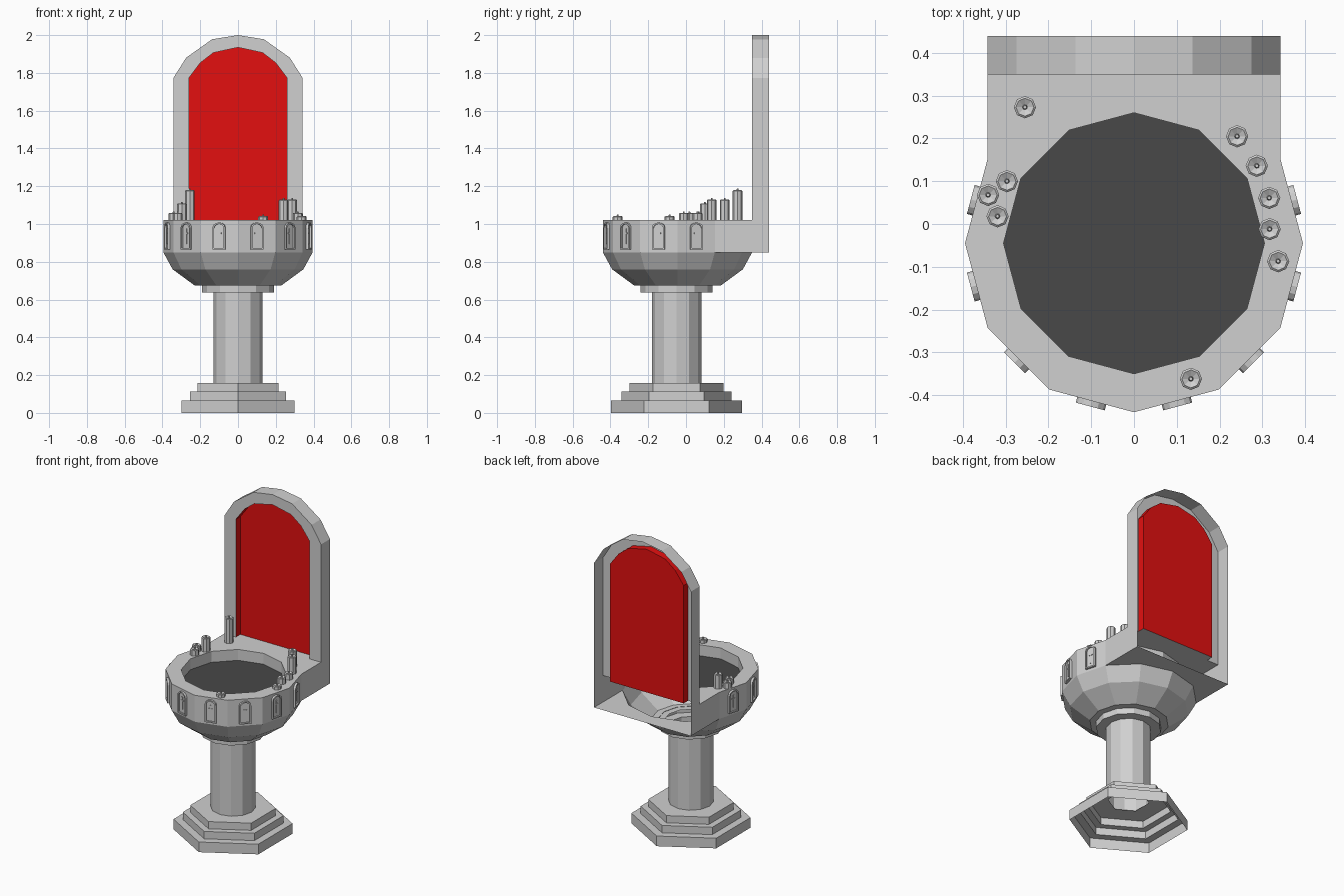
import bpy, bmesh, math
from mathutils import Vector

if "Cube" in bpy.data.objects:
    bpy.data.objects.remove(bpy.data.objects["Cube"])


def material(name, rgb):
    m = bpy.data.materials.new(name)
    m.diffuse_color = (*rgb, 1)
    m.use_nodes = True
    m.node_tree.nodes["Principled BSDF"].inputs["Base Color"].default_value = m.diffuse_color
    return m


STONE = material("grey stone", (0.63, 0.63, 0.63))
RED = material("red panel", (0.77, 0.005, 0.005))
DARK = material("dark water", (0.065, 0.065, 0.065))


def finish(name, bm, mat):
    bmesh.ops.remove_doubles(bm, verts=bm.verts, dist=0.0002)
    bmesh.ops.recalc_face_normals(bm, faces=bm.faces)
    me = bpy.data.meshes.new(name)
    bm.to_mesh(me)
    bm.free()
    me.materials.append(mat)
    ob = bpy.data.objects.new(name, me)
    bpy.context.collection.objects.link(ob)
    return ob


def face(bm, pts):
    return bm.faces.new([bm.verts.new(p) for p in pts])


def strip(bm, a, b, closed=True):
    """Quads between two point rows of equal length."""
    n = len(a)
    for i in range(n if closed else n - 1):
        j = (i + 1) % n
        face(bm, (a[i], a[j], b[j], b[i]))


def ring(r, z, n, c=(0, 0)):
    return [Vector((c[0] + r * math.sin(2 * math.pi * i / n),
                    c[1] - r * math.cos(2 * math.pi * i / n), z)) for i in range(n)]


def lathe(bm, profile, n, c=(0, 0), cap=False):
    rows = [ring(r, z, n, c) for r, z in profile]
    for a, b in zip(rows, rows[1:]):
        strip(bm, a, b)
    if cap:
        face(bm, rows[-1])


AXIS = (0, -0.05)
BOWL = (0, -0.045)
W, BACK, FRONT, PANEL = 0.342, 0.44, 0.35, 0.395
Z0, Z1 = 0.85, 1.02

# stepped hexagonal foot, open underneath
bm = bmesh.new()
lathe(bm, [(0.346, 0), (0.346, 0.065), (0.292, 0.065), (0.292, 0.112),
           (0.248, 0.112), (0.248, 0.158), (0.12, 0.158)], 6, AXIS)
finish("stepped_foot", bm, STONE)

# column with collar
bm = bmesh.new()
lathe(bm, [(0.131, 0.158), (0.131, 0.637), (0.19, 0.637), (0.19, 0.677)], 12, AXIS)
finish("column", bm, STONE)

# bowl, rim, basin wall and rear shelf
bm = bmesh.new()
lathe(bm, [(0.15, 0.675), (0.23, 0.675), (0.346, 0.76), (0.395, Z0)], 12, BOWL)
outer = ring(0.395, Z1, 12, BOWL)
low = ring(0.395, Z0, 12, BOWL)
inner = ring(0.305, Z1, 12, BOWL)
front = [8, 9, 10, 11, 0, 1, 2, 3, 4]
strip(bm, [low[i] for i in front], [outer[i] for i in front], False)
rim = list(outer)
for i, x in ((5, W), (6, 0), (7, -W)):
    rim[i] = Vector((x, FRONT, Z1))
strip(bm, rim, inner)
strip(bm, inner, ring(0.305, 0.948, 12, BOWL))
for s in (-1, 1):
    v = low[4 if s > 0 else 8]
    face(bm, (v, (s * W, FRONT, Z0), (s * W, FRONT, Z1), (v.x, v.y, Z1)))
# shelf underside around the back of the bowl
face(bm, [low[4], (W, FRONT, Z0), (W, BACK, Z0), (-W, BACK, Z0), (-W, FRONT, Z0),
          low[8], low[7], low[6], low[5]])
# sill inside the panel recess
face(bm, ((-0.26, FRONT, Z1), (0.26, FRONT, Z1), (0.26, PANEL, Z1), (-0.26, PANEL, Z1)))
finish("basin_and_shelf", bm, STONE)

# water
bm = bmesh.new()
face(bm, ring(0.305, 0.95, 12, BOWL))
finish("water", bm, DARK)


def mirror_arch(half, y):
    """Arch outline from right foot over the top to left foot."""
    pts = half + [(-x, z) for x, z in reversed(half[:-1])]
    return [Vector((x, y, z)) for x, z in pts]


# arched back frame, open at the rear
out_half = [(W, Z1), (W, 1.773), (0.275, 1.88), (0.137, 1.978), (0, 2.0)]
in_half = [(0.26, Z1), (0.26, 1.773), (0.2, 1.853), (0.13, 1.907), (0, 1.935)]
bm = bmesh.new()
strip(bm, mirror_arch(out_half, FRONT), mirror_arch(in_half, FRONT), False)
full = [(W, Z0)] + out_half
strip(bm, mirror_arch(full, FRONT), mirror_arch(full, BACK), False)
finish("back_frame", bm, STONE)

# recessed red panel
bm = bmesh.new()
strip(bm, mirror_arch(in_half, FRONT), mirror_arch(in_half, PANEL), False)
face(bm, mirror_arch(in_half, PANEL))
finish("back_panel", bm, RED)


# small arched niches with a cross on the bowl faces
def niche(index, angle):
    d = Vector((math.sin(angle), -math.cos(angle), 0))
    u = Vector((math.cos(angle), math.sin(angle), 0))
    c = Vector((*BOWL, 0))

    def place(pts, r):
        return [c + d * r + u * x + Vector((0, 0, z)) for x, z in pts]

    def arch(w, z0, spring, rise):
        return [(w, z0)] + [(w * math.cos(math.pi * k / 6), spring + rise * math.sin(math.pi * k / 6))
                            for k in range(7)] + [(-w, z0)]

    def box(x0, x1, z0, z1, r0, r1):
        pts = [(x0, z0), (x1, z0), (x1, z1), (x0, z1)]
        strip(bm, place(pts, r0), place(pts, r1))
        face(bm, place(pts, r1))

    bm = bmesh.new()
    big, small = arch(0.035, 0.865, 0.98, 0.028), arch(0.027, 0.873, 0.978, 0.022)
    strip(bm, place(big, 0.38), place(big, 0.395))
    strip(bm, place(big, 0.395), place(small, 0.395))
    strip(bm, place(small, 0.395), place(small, 0.386))
    face(bm, place(small, 0.386))
    box(-0.003, 0.003, 0.895, 0.975, 0.386, 0.39)
    box(-0.012, 0.012, 0.948, 0.954, 0.386, 0.3895)
    finish(f"arched_niche_{index}", bm, STONE)


for k, deg in enumerate((-105, -75, -45, -15, 15, 45, 75, 105)):
    niche(k, math.radians(deg))

# candles: x, y, top
candles = [(-0.255, 0.273, 1.175), (-0.297, 0.1, 1.105), (-0.341, 0.068, 1.055),
           (-0.319, 0.018, 1.055), (0.241, 0.205, 1.125), (0.287, 0.136, 1.125),
           (0.316, 0.061, 1.055), (0.317, -0.012, 1.055), (0.337, -0.087, 1.038),
           (0.133, -0.362, 1.038)]
for k, (x, y, top) in enumerate(candles):
    bm = bmesh.new()
    lathe(bm, [(0.026, Z1), (0.026, top), (0.021, top + 0.004), (0.006, top - 0.004),
               (0.004, top + 0.012)], 8, (x, y), cap=True)
    finish(f"candle_{k}", bm, STONE)
